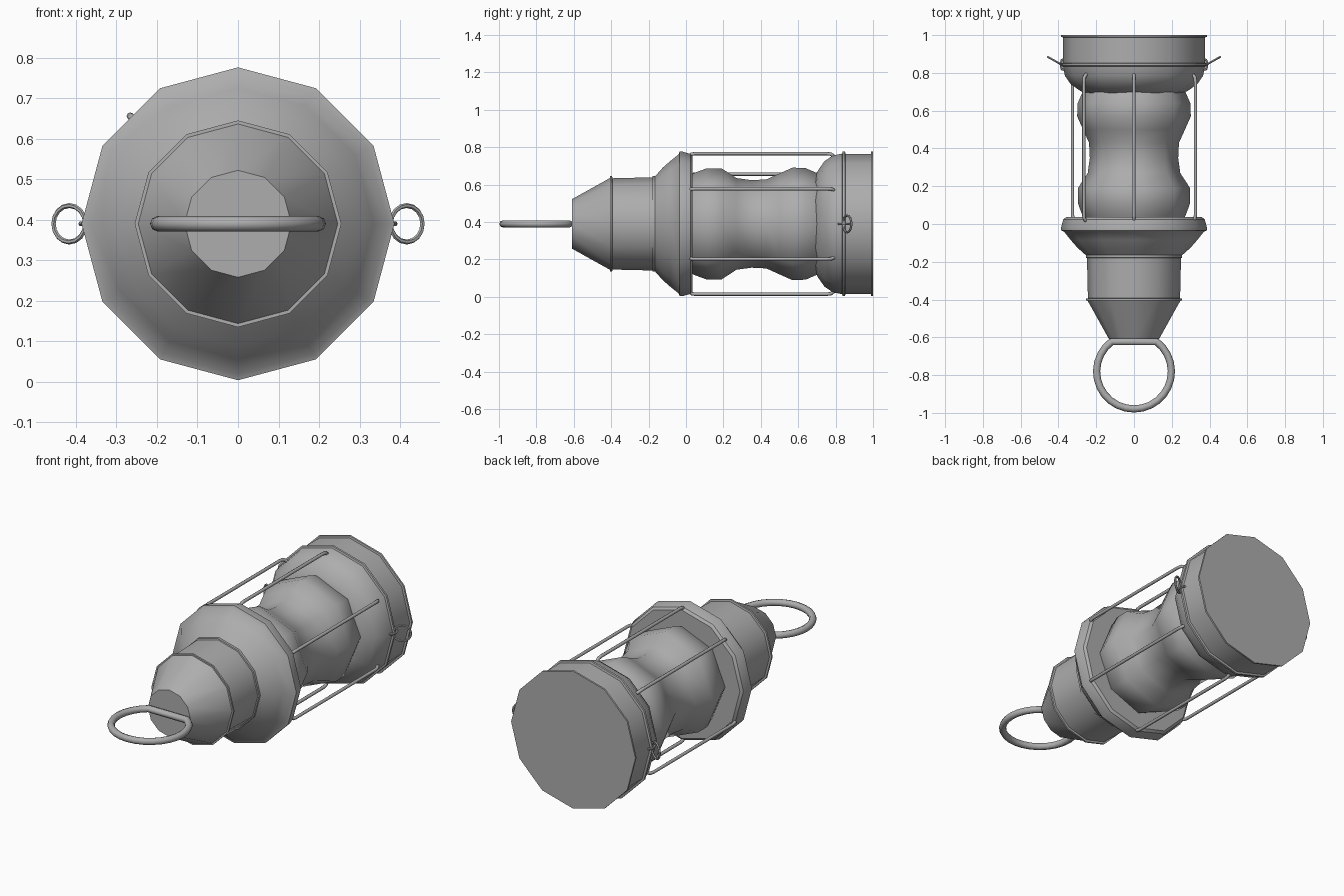
import bpy, math
from math import pi, sin, cos, radians
from mathutils import Vector

if "Cube" in bpy.data.objects:
    bpy.data.objects.remove(bpy.data.objects["Cube"], do_unlink=True)

AXIS_Z = 0.39   # height of the lantern's lying axis

grey = bpy.data.materials.new("grey metal")
grey.use_nodes = True
colour = (0.42, 0.42, 0.42, 1)
grey.diffuse_color = colour
grey.node_tree.nodes["Principled BSDF"].inputs["Base Color"].default_value = colour


def finish(name, verts, faces, angle):
    mesh = bpy.data.meshes.new(name)
    mesh.from_pydata(verts, [], faces)
    mesh.materials.append(grey)
    obj = bpy.data.objects.new(name, mesh)
    bpy.context.collection.objects.link(obj)
    bpy.ops.object.select_all(action='DESELECT')
    obj.select_set(True)
    bpy.context.view_layer.objects.active = obj
    bpy.ops.object.shade_smooth_by_angle(angle=radians(angle))
    return obj


def lathe(name, profile, sides=12, angle=35):
    """Turn (y, radius) points around the lying axis and cap both ends."""
    verts = [(r * sin(2 * pi * i / sides), y, AXIS_Z + r * cos(2 * pi * i / sides))
             for y, r in profile for i in range(sides)]
    faces = []
    for k in range(len(profile) - 1):
        a, b = k * sides, (k + 1) * sides
        for i in range(sides):
            j = (i + 1) % sides
            faces.append((a + i, b + i, b + j, a + j))
    faces.append(tuple(range(sides)))
    faces.append(tuple(reversed(range(len(verts) - sides, len(verts)))))
    return finish(name, verts, faces, angle)


def tube(name, points, radius, normal, closed=False, sides=8):
    """Sweep a circle along a planar path whose plane has the given normal."""
    pts, normal, n = [Vector(p) for p in points], Vector(normal).normalized(), len(points)
    verts, faces = [], []
    for k, p in enumerate(pts):
        before = pts[k - 1] if closed or k else p
        after = pts[(k + 1) % n] if closed or k < n - 1 else p
        d1, d2 = (p - before).normalized(), (after - p).normalized()
        side = (d1 + d2).normalized().cross(normal)
        miter = 1 / max(0.6, math.sqrt(max(0, (1 + d1.dot(d2)) / 2))) if d1.length and d2.length else 1
        for i in range(sides):
            t = 2 * pi * i / sides
            verts.append(p + radius * (cos(t) * side * miter + sin(t) * normal))
    for k in range(n if closed else n - 1):
        a, b = k * sides, ((k + 1) % n) * sides
        for i in range(sides):
            j = (i + 1) % sides
            faces.append((a + i, a + j, b + j, b + i))
    if not closed:
        faces.append(tuple(reversed(range(sides))))
        faces.append(tuple(range(len(verts) - sides, len(verts))))
    return finish(name, verts, faces, 50)


# Base: drum with two thin rims and a rounded shoulder
lathe("base", [(0.69, 0.25), (0.705, 0.285), (0.74, 0.335), (0.785, 0.366), (0.835, 0.376),
               (0.838, 0.386), (0.850, 0.386), (0.853, 0.375), (0.988, 0.375),
               (0.99, 0.386), (1.0, 0.386)])

# Double-bulged glass
lathe("glass", [(0.0, 0.25), (0.05, 0.275), (0.11, 0.297), (0.19, 0.297), (0.27, 0.245), (0.35, 0.234),
                (0.43, 0.238), (0.50, 0.27), (0.57, 0.301), (0.64, 0.298), (0.70, 0.272)],
      sides=8, angle=60)

# Flared collar above the glass
lathe("collar", [(-0.175, 0.245), (-0.165, 0.255), (-0.125, 0.30), (-0.085, 0.335), (-0.04, 0.371),
                 (-0.034, 0.386), (-0.018, 0.386), (0.025, 0.374), (0.036, 0.36)])

# Chimney with a narrow rim at each end, and its conical cap
lathe("chimney", [(-0.405, 0.255), (-0.395, 0.255), (-0.393, 0.244), (-0.18, 0.249),
                  (-0.178, 0.255), (-0.165, 0.255)])
lathe("chimney_cap", [(-0.61, 0.132), (-0.40, 0.249)])

# Carrying ring: an arc closed by a straight bar against the cap
arc = [radians(127 + 286 * k / 22) for k in range(23)]
tube("carrying_ring", [(0.198 * cos(t), -0.781 + 0.198 * sin(t), AXIS_Z) for t in arc],
     0.019, (0, 0, 1), closed=True)

# Guard wires, bent inward at both ends
for n, deg in enumerate((90, 30, -30, -90, 210, 135)):
    out = Vector((cos(radians(deg)), 0, sin(radians(deg))))
    path = [(0.015, 0.345), (0.018, 0.362), (0.03, 0.373), (0.05, 0.376),
            (0.75, 0.376), (0.775, 0.373), (0.79, 0.362), (0.793, 0.345)]
    tube("guard_wire_%d" % (n + 1),
         [out * r + Vector((0, y, AXIS_Z)) for y, r in path],
         0.009, out.cross(Vector((0, 1, 0))))

# Small tilted side rings, each held by a staple
for name, s in (("left", 1), ("right", -1)):
    lean = Vector((s * 0.87, 0.49, 0))
    up = Vector((0, 0, 1))
    hub = Vector((s * 0.416, 0.862, AXIS_Z))
    turn = [2 * pi * k / 16 for k in range(16)]
    tube(name + "_side_ring", [hub + 0.045 * (cos(t) * lean + sin(t) * up) for t in turn],
         0.006, lean.cross(up), closed=True, sides=6)
    tube(name + "_staple", [(s * 0.365, 0.815, AXIS_Z), (s * 0.382, 0.82, AXIS_Z),
                            (s * 0.388, 0.845, AXIS_Z), (s * 0.382, 0.868, AXIS_Z),
                            (s * 0.365, 0.873, AXIS_Z)], 0.006, (0, 0, 1), sides=6)
